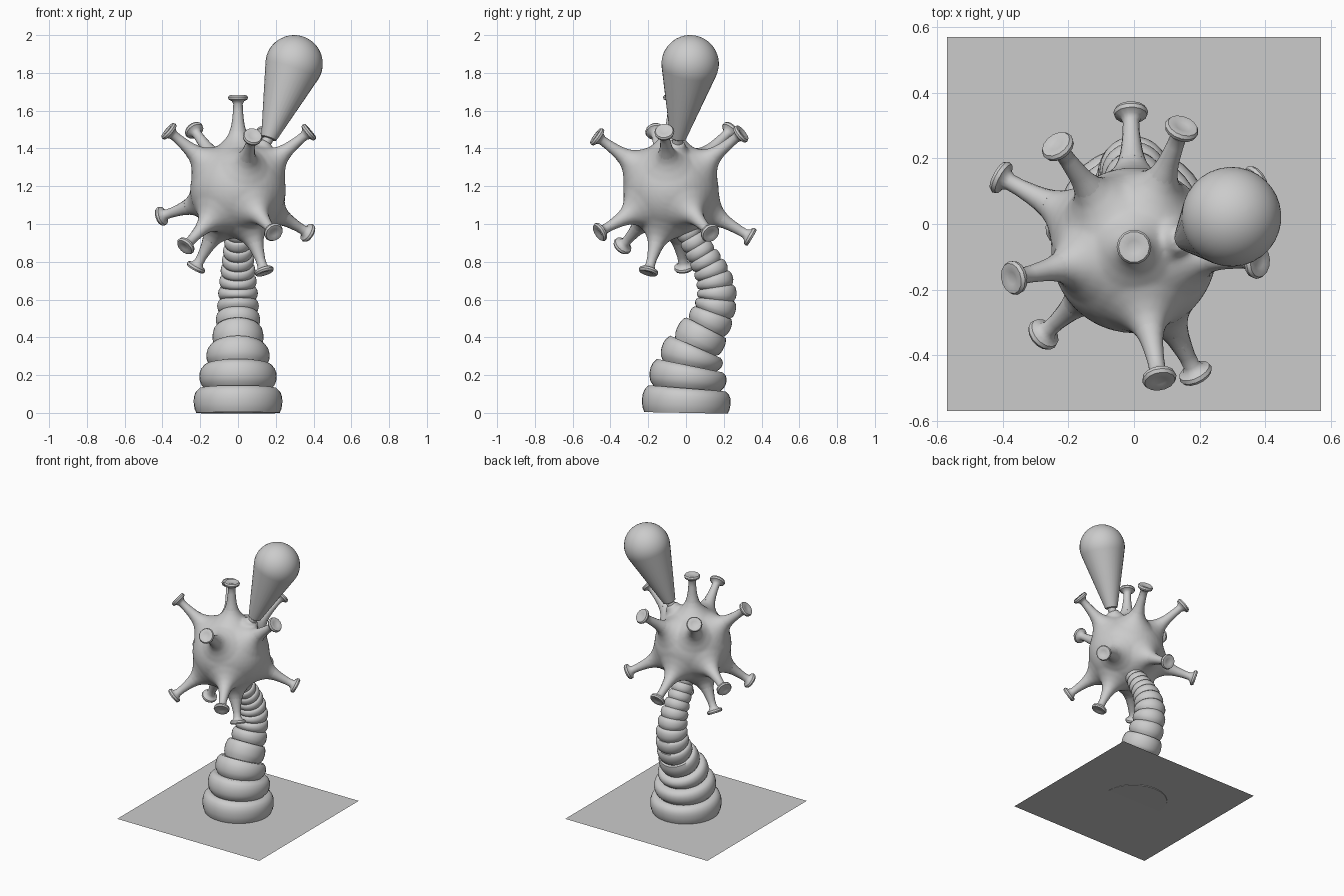
import bpy, bmesh, math
from mathutils import Vector, Matrix

if "Cube" in bpy.data.objects:
    bpy.data.objects.remove(bpy.data.objects["Cube"])

C = Vector((0, -0.08, 1.18))   # centre of the spiky body


def finish(name, bm, angle=40):
    bmesh.ops.recalc_face_normals(bm, faces=bm.faces)
    me = bpy.data.meshes.new(name)
    bm.to_mesh(me)
    bm.free()
    ob = bpy.data.objects.new(name, me)
    bpy.context.collection.objects.link(ob)
    bpy.ops.object.select_all(action='DESELECT')
    bpy.context.view_layer.objects.active = ob
    ob.select_set(True)
    bpy.ops.object.shade_smooth_by_angle(angle=math.radians(angle))
    return ob


def skin(bm, rings):
    """Join rings of points into a closed tube."""
    vs = [[bm.verts.new(p) for p in r] for r in rings]
    n = len(vs[0])
    for a, b in zip(vs, vs[1:]):
        for i in range(n):
            j = (i + 1) % n
            bm.faces.new((a[i], a[j], b[j], b[i]))
    bm.faces.new(vs[0][::-1])
    bm.faces.new(vs[-1])


def lathe(bm, origin, direction, profile, sides):
    """Revolve (radius, distance) pairs around an axis."""
    m = Matrix.Translation(origin) @ direction.to_track_quat('Z', 'Y').to_matrix().to_4x4()
    ang = [2 * math.pi * i / sides for i in range(sides)]
    skin(bm, [[m @ Vector((r * math.cos(a), r * math.sin(a), d)) for a in ang] for r, d in profile])


# Ground plate
bm = bmesh.new()
bm.faces.new([bm.verts.new((x * 0.57, y * 0.57, 0)) for x, y in ((-1, -1), (1, -1), (1, 1), (-1, 1))])
finish("ground_plate", bm)

# Curved ringed stalk: (y, z) of each groove, and the radius of each bulge between them
grooves = [(0, 0), (0.005, 0.13), (0.02, 0.25), (0.05, 0.35), (0.108, 0.45), (0.145, 0.53), (0.162, 0.6),
           (0.159, 0.665), (0.143, 0.725), (0.118, 0.78), (0.088, 0.83), (0.058, 0.88), (0.028, 0.93), (0, 0.98)]
radii = [0.235, 0.205, 0.168, 0.135, 0.117, 0.11, 0.105, 0.099, 0.092, 0.085, 0.079, 0.073, 0.067]
pts = [Vector((0, y, z)) for y, z in grooves]
pts = [Vector((0, 0, -0.13))] + pts + [Vector((0, -0.03, 1.03))]
rings = []
STEPS = 7
for k, r in enumerate(radii):
    p0, p1, p2, p3 = pts[k:k + 4]
    for s in range(STEPS):
        t = s / (STEPS - 1)
        a, b, c = p2 - p0, 2 * p0 - 5 * p1 + 4 * p2 - p3, 3 * p1 - p0 - 3 * p2 + p3
        pos = p1 + 0.5 * (a * t + b * t * t + c * t ** 3)
        tan = (0.5 * (a + 2 * b * t + 3 * c * t * t)).normalized()
        side = Vector((0, tan.z, -tan.y))
        low = 0.94 if k == 0 and t < 0.5 else 0.87
        rad = r * (low + (1 - low) * max(0, math.sin(math.pi * t)) ** 0.6)
        rings.append([pos + rad * (math.cos(q) * Vector((1, 0, 0)) + math.sin(q) * side)
                      for q in (2 * math.pi * i / 36 for i in range(36))])
bm = bmesh.new()
skin(bm, rings)
finish("ringed_stalk", bm, 60)

# Spike tips: one on top, five above, five below, two underneath
tips = [(0, -0.07, 1.675),
        (0.078, -0.475, 1.465), (-0.37, -0.165, 1.495), (-0.235, 0.24, 1.5), (0.147, 0.295, 1.48), (0.38, -0.115, 1.49),
        (0.19, -0.46, 0.955), (-0.28, -0.34, 0.88), (-0.41, 0.145, 1.04), (-0.01, 0.345, 0.93), (0.375, 0.13, 0.95),
        (0.14, -0.2, 0.745), (-0.225, -0.01, 0.765)]
flare = [(0.17, 0.16), (0.145, 0.2), (0.115, 0.228), (0.085, 0.252), (0.06, 0.28), (0.045, 0.31), (0.036, 0.34), (0.031, 0.38)]

# Body: sphere and spike roots fused into one smooth skin
bm = bmesh.new()
bmesh.ops.create_uvsphere(bm, u_segments=48, v_segments=24, radius=0.253, matrix=Matrix.Translation(C))
for t in tips:
    lathe(bm, C, Vector(t) - C, flare, 20)
drop_low, drop_top = Vector((0.163, -0.042, 1.455)), Vector((0.297, 0.022, 1.848))
lathe(bm, C, drop_low - C, [(r * 0.85, d * 0.96) for r, d in flare[:-2]], 20)
body = finish("spiky_body", bm, 180)
mod = body.modifiers.new("fuse", 'REMESH')
mod.mode = 'VOXEL'
mod.voxel_size = 0.01
mod.use_smooth_shade = True
mod = body.modifiers.new("soften", 'SMOOTH')
mod.factor = 0.5
mod.iterations = 6

# Spike shafts with flared disc ends
bm = bmesh.new()
for t in tips:
    v = Vector(t) - C
    L = v.length
    lathe(bm, C, v, [(0.045, 0.31), (0.036, 0.34), (0.031, 0.37), (0.026, L - 0.075), (0.025, L - 0.04),
                     (0.033, L - 0.024), (0.05, L - 0.016), (0.053, L - 0.004), (0.047, L + 0.006),
                     (0.03, L + 0.007), (0.02, L + 0.003)], 14)
finish("spike_shafts", bm)

# Thin neck below the drop
bm = bmesh.new()
v = drop_low - C
lathe(bm, C, v, [(0.03, 0.24), (0.027, v.length + 0.02)], 16)
finish("drop_neck", bm)

# Drop: tapered shaft ending in a ball
bm = bmesh.new()
axis = drop_top - drop_low
L, R, r0 = axis.length, 0.152, 0.042
start = math.asin((R - r0) / L)
prof = [(r0 * 0.85, -0.004), (r0, 0)]
for i in range(17):
    a = -start + (math.pi / 2 + start) * i / 16.3
    prof.append((R * math.cos(a), L + R * math.sin(a)))
lathe(bm, drop_low, axis, prof, 32)
finish("drop", bm)
